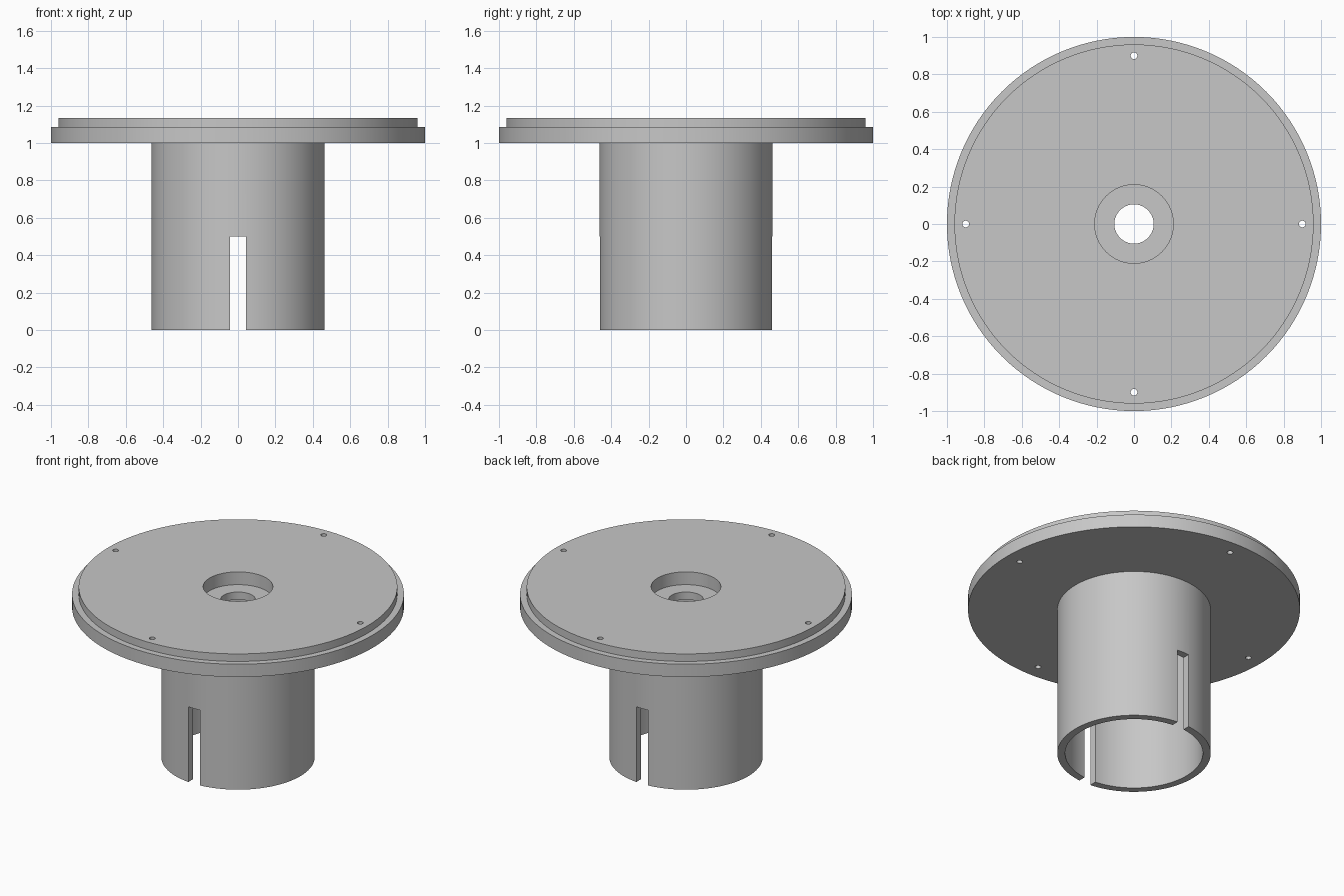
import bpy, bmesh, math
from mathutils import Matrix, Vector

if "Cube" in bpy.data.objects:
    bpy.data.objects.remove(bpy.data.objects["Cube"], do_unlink=True)

grey = bpy.data.materials.new("plain grey")
grey.use_nodes = True
colour = (0.57, 0.57, 0.57, 1)
grey.diffuse_color = colour
grey.node_tree.nodes["Principled BSDF"].inputs["Base Color"].default_value = colour


def add_object(name, bm):
    bmesh.ops.recalc_face_normals(bm, faces=bm.faces)
    mesh = bpy.data.meshes.new(name)
    bm.to_mesh(mesh)
    bm.free()
    mesh.materials.append(grey)
    obj = bpy.data.objects.new(name, mesh)
    bpy.context.collection.objects.link(obj)
    return obj


def lathe(name, profile, steps=128):
    """Revolve a closed (radius, height) profile around the z axis."""
    bm = bmesh.new()
    verts = [bm.verts.new((r, 0, z)) for r, z in profile]
    edges = [bm.edges.new((v, verts[i - 1])) for i, v in enumerate(verts)]
    bmesh.ops.spin(bm, geom=verts + edges, axis=(0, 0, 1), cent=(0, 0, 0),
                   angle=math.tau, steps=steps, use_duplicate=False)
    bmesh.ops.remove_doubles(bm, verts=bm.verts, dist=1e-4)
    return add_object(name, bm)


def cut(obj, cutter):
    """Subtract the cutter, apply it, then smooth the round walls."""
    cutter.hide_render = True
    mod = obj.modifiers.new("cut", "BOOLEAN")
    mod.object = cutter
    mod.operation = "DIFFERENCE"
    mod.solver = "EXACT"
    bpy.ops.object.select_all(action="DESELECT")
    bpy.context.view_layer.objects.active = obj
    obj.select_set(True)
    bpy.ops.object.modifier_apply(modifier=mod.name)
    bpy.data.objects.remove(cutter, do_unlink=True)
    bpy.ops.object.shade_smooth_by_angle(angle=math.radians(30))


# Stepped flange with a counterbored centre hole
flange = lathe("flange", [(0.105, 1.0), (1.0, 1.0), (1.0, 1.085), (0.96, 1.085),
                          (0.96, 1.135), (0.21, 1.135), (0.21, 1.05), (0.105, 1.05)])

# Four bolt holes near the rim
bm = bmesh.new()
for i in range(4):
    spot = Matrix.Rotation(i * math.pi / 2, 4, "Z") @ Vector((0.9, 0, 1.07))
    bmesh.ops.create_cone(bm, cap_ends=True, segments=24, radius1=0.018,
                          radius2=0.018, depth=0.4, matrix=Matrix.Translation(spot))
cut(flange, add_object("bolt_hole_cutter", bm))

# Hollow sleeve, its top end buried in the flange
sleeve = lathe("sleeve", [(0.415, 0), (0.462, 0), (0.462, 1.01), (0.415, 1.01)])

# Slot through the front and back of the sleeve
bm = bmesh.new()
bmesh.ops.create_cube(bm, size=1, matrix=Matrix.Translation((0, 0, 0.2))
                      @ Matrix.Diagonal((0.086, 2, 0.6, 1)))
cut(sleeve, add_object("slot_cutter", bm))
